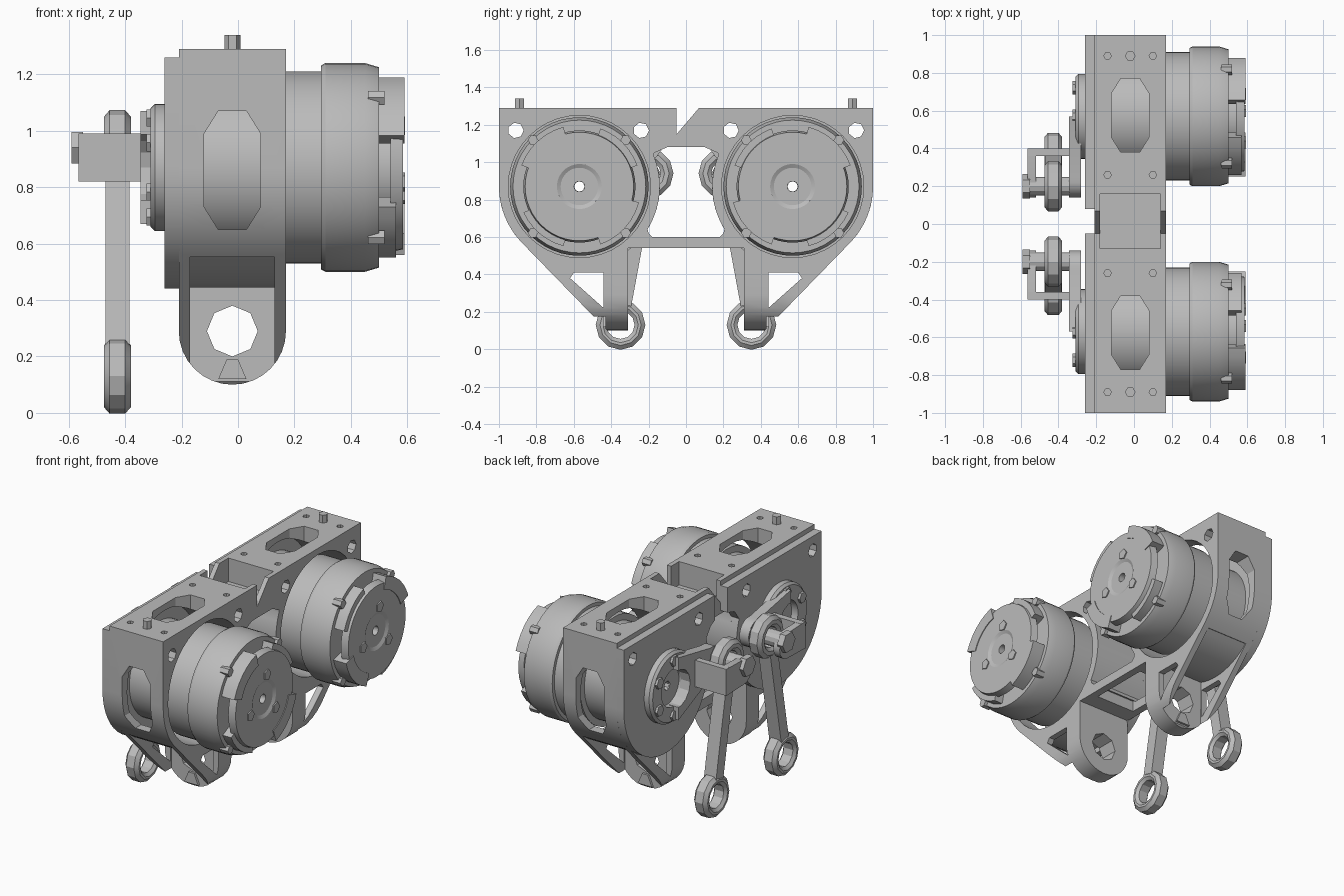
import bpy, bmesh
from math import sin, cos, radians, hypot

if "Cube" in bpy.data.objects:
    bpy.data.objects.remove(bpy.data.objects["Cube"])

GREY = (0.5, 0.5, 0.5, 1)
grey = bpy.data.materials.new("plain grey")
grey.use_nodes = True
grey.diffuse_color = GREY
grey.node_tree.nodes["Principled BSDF"].inputs["Base Color"].default_value = GREY

CY, CZ = 0.57, 0.87      # motor axis
RING = 0.43              # housing radius around the motor


def arc(cy, cz, r, a0, a1, n):
    """Points on an arc, angles in degrees."""
    return [(cy + r * cos(radians(a0 + (a1 - a0) * i / n)),
             cz + r * sin(radians(a0 + (a1 - a0) * i / n))) for i in range(n + 1)]


def circle(cy, cz, r, n=32):
    return arc(cy, cz, r, 0, 360, n)[:-1]


def box(x0, x1, y0, y1):
    return [(x0, y0), (x1, y0), (x1, y1), (x0, y1)]


def place(axis, p, d):
    a, b = p
    return {"x": (d, a, b), "y": (a, d, b), "z": (a, b, d)}[axis]


def bridge(bm, u, v):
    for i in range(len(u)):
        j = (i + 1) % len(u)
        bm.faces.new((u[i], u[j], v[j], v[i]))


def finish(name, bm):
    bmesh.ops.recalc_face_normals(bm, faces=bm.faces)
    mesh = bpy.data.meshes.new(name)
    bm.to_mesh(mesh)
    bm.free()
    mesh.materials.append(grey)
    ob = bpy.data.objects.new(name, mesh)
    bpy.context.collection.objects.link(ob)
    return ob


def prism(name, pts, axis, lo, hi):
    """Extrude an outline along an axis."""
    bm = bmesh.new()
    ends = [[bm.verts.new(place(axis, p, d)) for p in pts] for d in (lo, hi)]
    bridge(bm, *ends)
    for end in ends:
        bm.faces.new(end)
    return finish(name, bm)


def lathe(name, profile, cy, cz, n=40):
    """Spin a closed (x, radius) profile around an axis along x."""
    bm = bmesh.new()
    rings = [[bm.verts.new((x, *p)) for p in circle(cy, cz, r, n)] for x, r in profile]
    for k in range(len(rings)):
        bridge(bm, rings[k], rings[(k + 1) % len(rings)])
    return finish(name, bm)


def boolean(ob, cutter, op="DIFFERENCE"):
    mod = ob.modifiers.new("cut", "BOOLEAN")
    mod.operation, mod.solver, mod.object = op, "EXACT", cutter
    deps = bpy.context.evaluated_depsgraph_get()
    mesh = bpy.data.meshes.new_from_object(ob.evaluated_get(deps))
    ob.modifiers.clear()
    ob.data = mesh
    bpy.data.objects.remove(cutter)


def flip(pts, s):
    return [(s * y, z) for y, z in pts]


def both(half):
    return half + flip(half[::-1], -1)


def slot(lo, hi, e):
    """Long slot outline with chamfered ends."""
    a, b, c, d = -0.12, -0.07, 0.03, 0.08
    return [(a, lo + e), (b, lo), (c, lo), (d, lo + e), (d, hi - e), (c, hi), (b, hi), (a, hi - e)]


# Main bracket: side outline trimmed by a round-bottomed front outline
outline = both([(1, 1.29)] + arc(CY, CZ, RING, 0, -45, 8)
               + [(0.45, 0.13), (0.42, 0.1), (0.31, 0.1), (0.31, 0.54)])
bracket = prism("bracket", outline, "x", -0.21, 0.17)
front = [(-0.22, 1.4), (-0.21, 0.5)] + arc(-0.02, 0.29, 0.19, 180, 360, 16) + [(0.17, 0.5), (0.18, 1.4)]
boolean(bracket, prism("trim", front, "y", -1.1, 1.1), "INTERSECT")

# Openings between the two housings: gap, V notch, hollow bridge and framed lower bar
gap = both([(0.1, 1.08), (0.17, 1.05)] + arc(CY, CZ, RING, 158, 212, 8) + [(0.2, 0.62), (0.18, 0.6)])
boolean(bracket, prism("middle_gap", gap, "x", -0.4, 0.4))
boolean(bracket, prism("top_notch", [(-0.05, 1.15), (0.078, 1.3), (-0.05, 1.3)], "x", -0.4, 0.4))
boolean(bracket, prism("bridge_pocket", box(-0.18, 0.14, -0.13, 0.16), "z", 1.14, 1.4))
boolean(bracket, prism("bar_window", box(-0.16, 0.12, -0.2, 0.2), "z", 0.5, 0.61))

for s in (1, -1):
    cuts = [
        prism("motor_bay", circle(s * CY, CZ, 0.38, 40), "x", -0.16, 0.3),
        prism("bore", circle(s * CY, CZ, 0.028, 8), "x", -0.4, 0.3),
        prism("gusset_space", flip(arc(CY, CZ, 0.425, -48, -109, 12)
              + [(0.43, 0), (1, 0), (1, 0.5)], s), "x", -0.17, 0.13),
        prism("gusset_window", flip([(0.44, 0.41), (0.6, 0.41), (0.62, 0.38), (0.44, 0.22)], s), "x", -0.4, 0.4),
        prism("lug_hole", circle(-0.02, 0.29, 0.09, 8), "y", *sorted((s * 0.2, s * 0.5))),
        prism("front_slot", slot(0.65, 1.07, 0.08), "y", *sorted((s * 0.8, s * 1.1))),
        prism("top_slot", slot(*sorted((s * 0.38, s * 0.77)), 0.08), "z", 1.05, 1.4),
    ]
    for y in (0.91, 0.24):
        cuts.append(prism("corner_hole", circle(s * y, 1.17, 0.042, 7), "x", -0.4, 0.4))
    for x, y in ((0.1, 0.89), (-0.14, 0.89), (0.1, 0.26), (-0.14, 0.26)):
        cuts.append(prism("screw_hole", circle(x, s * y, 0.02, 6), "z", 1.25, 1.4))
    for c in cuts:
        boolean(bracket, c)

for s, side, inner in ((1, "back", 0.08), (-1, "front", 0.05)):
    cy = s * CY
    # Rear cover plate with round bottom
    cover = flip([(inner, 1.26), (1, 1.26)] + arc(CY, CZ, RING, 0, -200, 28) + [(0.12, 1.08), (inner, 1.1)], s)
    plate = prism(side + "_cover_plate", cover, "x", -0.26, -0.205)
    boolean(plate, prism("bore", circle(cy, CZ, 0.028, 8), "x", -0.4, 0))
    for y in (0.91, 0.24):
        boolean(plate, prism("corner_hole", circle(s * y, 1.17, 0.042, 7), "x", -0.4, 0))

    # Motor: core, neck, bell and end cap around a thin bore
    lathe(side + "_motor", [(-0.18, 0.028), (-0.18, 0.3), (0.11, 0.3), (0.11, 0.34), (0.295, 0.34),
          (0.295, 0.362), (0.31, 0.37), (0.45, 0.37), (0.5, 0.355), (0.5, 0.22), (0.54, 0.22),
          (0.54, 0.3), (0.585, 0.29), (0.585, 0.12), (0.575, 0.1), (0.575, 0.028)], cy, CZ, 48)
    for a0, a1, x in ((20, 75, 0.59), (110, 160, 0.57), (195, 250, 0.59), (285, 335, 0.56)):
        sector = arc(CY, CZ, 0.33, a0, a1, 6) + arc(CY, CZ, 0.25, a1, a0, 6)
        prism(side + "_cap_segment", flip(sector, s), "x", 0.49, x)
    for a in (45, 135, 225, 315):
        p = arc(cy, CZ, 0.35, a, a, 1)[0]
        prism(side + "_bell_bolt", circle(*p, 0.028, 6), "x", 0.46, 0.52)
    for a in (80, 200, 320):
        p = arc(cy, CZ, 0.15, a, a, 1)[0]
        prism(side + "_cap_screw", circle(*p, 0.035, 5), "x", 0.57, 0.592)

    # Output disc with bolts
    lathe(side + "_output_disc", [(-0.25, 0.028), (-0.25, 0.225), (-0.295, 0.225), (-0.31, 0.21),
          (-0.31, 0.12), (-0.265, 0.12), (-0.265, 0.028)], cy, CZ)
    for a in range(30, 390, 60):
        p = arc(cy, CZ, 0.175, a, a, 1)[0]
        prism(side + "_disc_bolt", circle(*p, 0.035, 6), "x", -0.325, -0.3)

    # Crank: tapered inner arm, web and outer plate forming a fork
    pivot, foot = (0.2, 0.94), (0.35, 0.13)
    arm = prism(side + "_crank_arm", flip([(0.57, 0.67), (0.57, 1.07)]
                + arc(0.23, 0.92, 0.09, 80, 260, 10), s), "x", -0.345, -0.28)
    boolean(arm, prism("crank_hole", circle(cy, CZ, 0.12, 14), "x", -0.4, -0.2))
    prism(side + "_crank_web", flip(box(0.36, 0.4, 0.82, 0.99), s), "x", -0.56, -0.3)
    prism(side + "_crank_outer_plate",
          flip([(0.4, 0.82), (0.4, 0.99)] + arc(0.22, 0.905, 0.08, 90, 270, 8), s), "x", -0.565, -0.52)

    # Pivot pin with bolt head
    prism(side + "_pivot_pin", circle(s * pivot[0], pivot[1], 0.05, 12), "x", -0.56, -0.3)
    prism(side + "_pivot_head", circle(s * pivot[0], pivot[1], 0.065, 6), "x", -0.59, -0.55)

    # Connecting rod with two ring ends
    dy, dz = foot[0] - pivot[0], foot[1] - pivot[1]
    n = hypot(dy, dz)
    dy, dz = dy / n, dz / n
    rod = [(y + dy * k - dz * w, z + dz * k + dy * w) for (y, z), k, w in
           ((pivot, 0.1, 0.038), (foot, -0.1, 0.038), (foot, -0.1, -0.038), (pivot, 0.1, -0.038))]
    prism(side + "_rod", flip(rod, s), "x", -0.47, -0.385)
    for (y, z), r in ((pivot, 0.065), (foot, 0.075)):
        lathe(side + "_rod_ring", [(-0.46, r), (-0.475, r + 0.02), (-0.475, 0.11), (-0.455, 0.133),
              (-0.4, 0.133), (-0.38, 0.11), (-0.38, r + 0.02), (-0.395, r)], s * y, z, 12)

    # Locating pin on top, and lug foot bolt
    prism(side + "_top_pin", circle(-0.02, s * 0.89, 0.028, 6), "z", 1.25, 1.34)
    prism(side + "_lug_bolt", [(-0.07, 0.12), (0.03, 0.12), (0.0, 0.19), (-0.04, 0.19)],
          "y", *sorted((s * 0.4, s * 0.445)))

# Smooth the round parts while keeping edges crisp
bpy.ops.object.select_all(action="DESELECT")
for ob in bpy.context.collection.objects:
    if ob.type == "MESH":
        ob.select_set(True)
        bpy.context.view_layer.objects.active = ob
bpy.ops.object.shade_smooth_by_angle(angle=radians(25))
